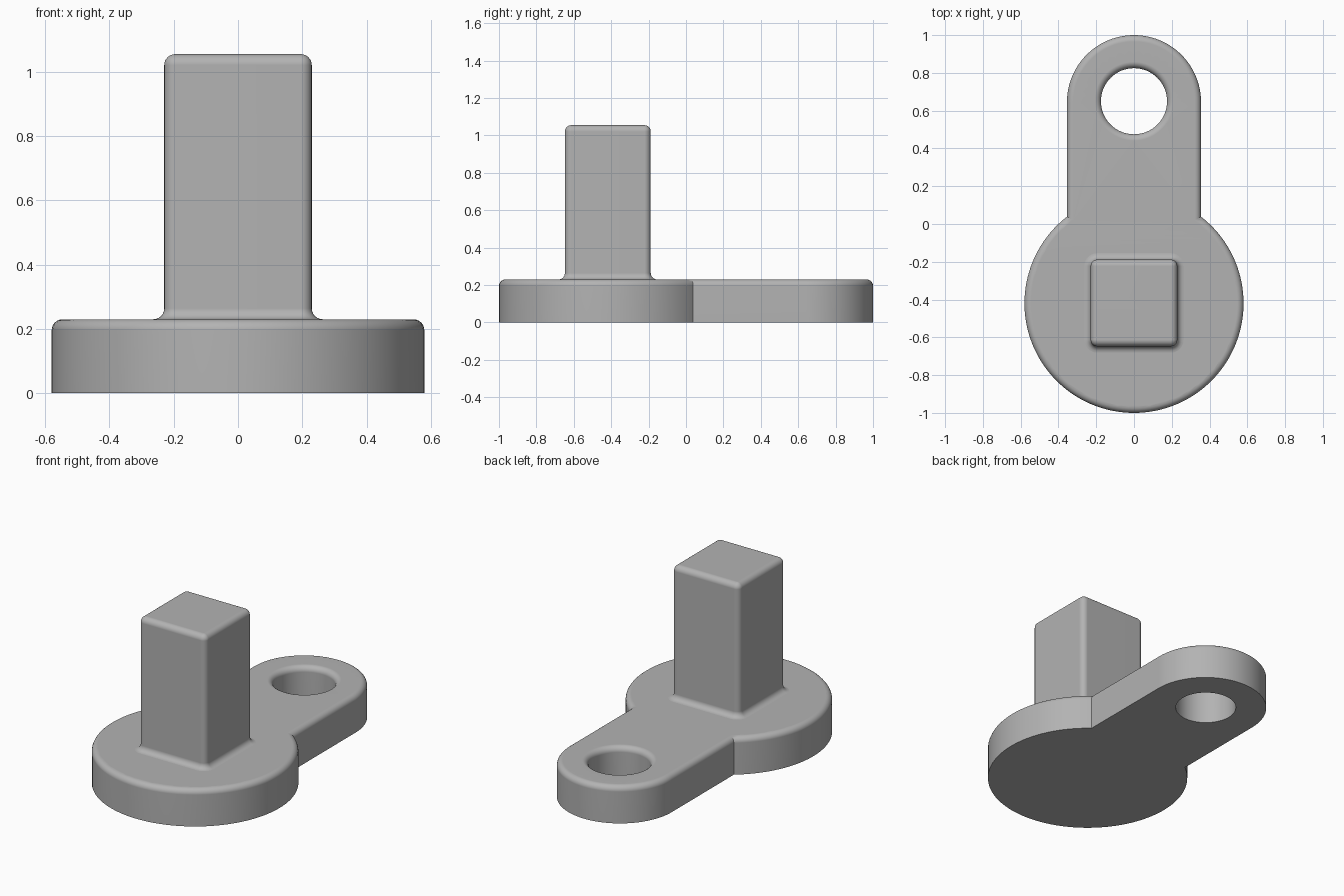
import bpy
import bmesh
from math import sin, cos, pi, asin, acos

if "Cube" in bpy.data.objects:
    bpy.data.objects.remove(bpy.data.objects["Cube"], do_unlink=True)

DISC_Y, DISC_R = -0.42, 0.58
ARM_Y, ARM_R = 0.645, 0.355
HOLE_Y, HOLE_R = 0.65, 0.175
PLATE_H, POST_TOP = 0.23, 1.055
POST_Y, POST_HALF = -0.418, 0.229
ROUND = 0.034
STEPS = 6

grey = bpy.data.materials.new("plain grey")
grey.use_nodes = True
grey.diffuse_color = (0.45, 0.45, 0.45, 1)
grey.node_tree.nodes["Principled BSDF"].inputs["Base Color"].default_value = (0.45, 0.45, 0.45, 1)


def arc(cx, cy, r, start, end, n):
    angles = [start + (end - start) * i / n for i in range(n + 1)]
    return [(cx + r * cos(a), cy + r * sin(a)) for a in angles]


def plate_outline(d):
    """Disc joined to a round-ended arm, drawn in by d."""
    r, w = DISC_R - d, ARM_R - d
    a = acos(w / r)
    return arc(0, DISC_Y, r, pi - a, 2 * pi + a, 96) + arc(0, ARM_Y, w, 0, pi, 48)


def hole_outline(d):
    return arc(0, HOLE_Y, HOLE_R + d, 0, 2 * pi, 64)[:-1]


def post_outline(d):
    """Rounded square, drawn in by d."""
    r, c = ROUND - d + 0.0005, POST_HALF - ROUND
    pts = []
    for k, (sx, sy) in enumerate([(1, 1), (-1, 1), (-1, -1), (1, -1)]):
        pts += arc(sx * c, POST_Y + sy * c, r, k * pi / 2, (k + 1) * pi / 2, STEPS)
    return pts


def quarter_round(top):
    """Steps of (inset, height) over a rounded top edge."""
    turns = [pi / 2 * i / STEPS for i in range(STEPS + 1)]
    return [(ROUND * (1 - cos(t)), top - ROUND * (1 - sin(t))) for t in turns]


def loft(bm, outline, profile):
    rings = [[bm.verts.new((x, y, z)) for x, y in outline(d)] for d, z in profile]
    for low, high in zip(rings, rings[1:]):
        for i in range(len(low)):
            j = (i + 1) % len(low)
            bm.faces.new((low[i], low[j], high[j], high[i]))
    return rings[0], rings[-1]


def ring_edges(bm, ring):
    return [bm.edges.get((ring[i - 1], ring[i])) for i in range(len(ring))]


def finish(bm, name):
    bmesh.ops.recalc_face_normals(bm, faces=bm.faces[:])
    mesh = bpy.data.meshes.new(name)
    bm.to_mesh(mesh)
    bm.free()
    obj = bpy.data.objects.new(name, mesh)
    bpy.context.collection.objects.link(obj)
    mesh.materials.append(grey)
    bpy.ops.object.select_all(action="DESELECT")
    obj.select_set(True)
    bpy.context.view_layer.objects.active = obj
    bpy.ops.object.shade_smooth_by_angle(angle=pi / 6)
    weighted = obj.modifiers.new("even shading", "WEIGHTED_NORMAL")
    weighted.keep_sharp = True


# Base plate with a rounded upper rim and a through hole
bm = bmesh.new()
edge_profile = [(0, 0)] + quarter_round(PLATE_H)
outer = loft(bm, plate_outline, edge_profile)
inner = loft(bm, hole_outline, edge_profile)
for rim, bore in zip(outer, inner):
    bmesh.ops.triangle_fill(bm, use_beauty=True, use_dissolve=False,
                            edges=ring_edges(bm, rim) + ring_edges(bm, bore))
finish(bm, "base_plate")

# Square post with a flared foot and rounded top
bm = bmesh.new()
turns = [pi / 2 * i / STEPS for i in range(STEPS + 1)]
foot = [(-ROUND * (1 - sin(t)), PLATE_H + ROUND * (1 - cos(t))) for t in turns]
foot_ring, top_ring = loft(bm, post_outline, [(-ROUND, PLATE_H - 0.02)] + foot + quarter_round(POST_TOP))
bm.faces.new(foot_ring)
bm.faces.new(top_ring)
finish(bm, "square_post")
